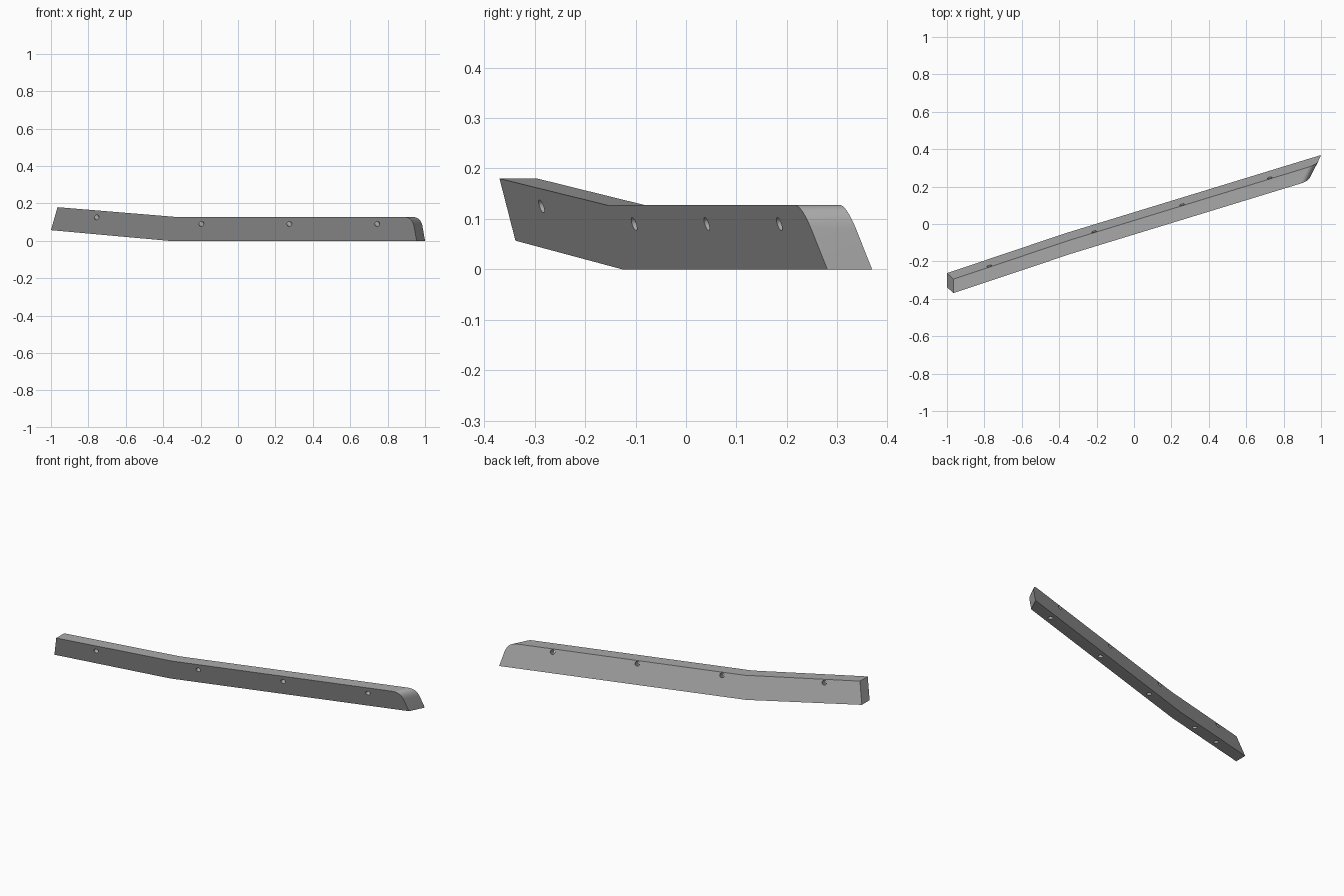
import bpy, bmesh
from mathutils import Vector

if "Cube" in bpy.data.objects:
    bpy.data.objects.remove(bpy.data.objects["Cube"])

THICK = 0.075          # bar thickness along y
HOLE_R = 0.0135


def front_y(x, z):
    """Leaning front plane of the bar."""
    return 0.28 + 0.306 * (x - 0.955) - 0.344 * z


# Single grey material
grey = bpy.data.materials.new("plain grey")
grey.use_nodes = True
colour = (0.4, 0.4, 0.4, 1)
grey.diffuse_color = colour
grey.node_tree.nodes["Principled BSDF"].inputs["Base Color"].default_value = colour


def mesh_object(name, bm):
    mesh = bpy.data.meshes.new(name)
    bmesh.ops.recalc_face_normals(bm, faces=bm.faces)
    bm.to_mesh(mesh)
    bm.free()
    mesh.materials.append(grey)
    obj = bpy.data.objects.new(name, mesh)
    bpy.context.collection.objects.link(obj)
    return obj


# Side outline: bent left part, straight run, rounded right nose
nose = [(0.955, 0.0)]
a, b, c = Vector((0.941, 0.08)), Vector((0.93, 0.128)), Vector((0.886, 0.128))
for i in range(13):
    t = i / 12
    nose.append(tuple(a * (1 - t) ** 2 + b * 2 * t * (1 - t) + c * t * t))
outline = [(-1.0, 0.057), (-0.37, 0.0)] + nose + [(-0.335, 0.128), (-0.965, 0.18)]

# Bar body: front and back plates of the outline, mitred at the nose
bm = bmesh.new()
front, back = [], []
for x, z in outline:
    front.append(bm.verts.new((x, front_y(x, z), z)))
    bx = x + (0.045 if x > 0 else 0)
    back.append(bm.verts.new((bx, front_y(bx, z) + THICK, z)))
bm.faces.new(front)
bm.faces.new(back[::-1])
for i in range(len(outline)):
    j = (i + 1) % len(outline)
    bm.faces.new((front[i], front[j], back[j], back[i]))
bar = mesh_object("angled_bar", bm)

# Hole cutters: through the bar, and blind holes from below
bm = bmesh.new()


def add_hole(centre, direction, depth):
    d = Vector(direction).normalized()
    matrix = d.to_track_quat("Z", "Y").to_matrix().to_4x4()
    matrix.translation = centre
    bmesh.ops.create_cone(bm, cap_ends=True, segments=24, radius1=HOLE_R,
                          radius2=HOLE_R, depth=depth, matrix=matrix)


for x, z in [(-0.755, 0.125), (-0.195, 0.09), (0.275, 0.09), (0.745, 0.09)]:
    add_hole((x, front_y(x, z), z), (-0.306, 1, 0.344), 0.3)

for x in (0.817, 0.346, -0.113, -0.55, -0.76):
    z = max(0.0, (-0.37 - x) * 0.09)
    tilt = 0.09 if x < -0.37 else 0
    add_hole((x, front_y(x, z) + THICK / 2, z), (tilt, 0, 1), 0.1)
cutter = mesh_object("hole_cutter", bm)
cutter.hide_render = True

# Cut the holes, then drop the cutter
cut = bar.modifiers.new("holes", "BOOLEAN")
cut.operation = "DIFFERENCE"
cut.solver = "EXACT"
cut.object = cutter
bpy.ops.object.select_all(action="DESELECT")
bar.select_set(True)
bpy.context.view_layer.objects.active = bar
bpy.ops.object.modifier_apply(modifier=cut.name)
bpy.data.objects.remove(cutter)
bpy.ops.object.shade_smooth_by_angle(angle=0.4)
